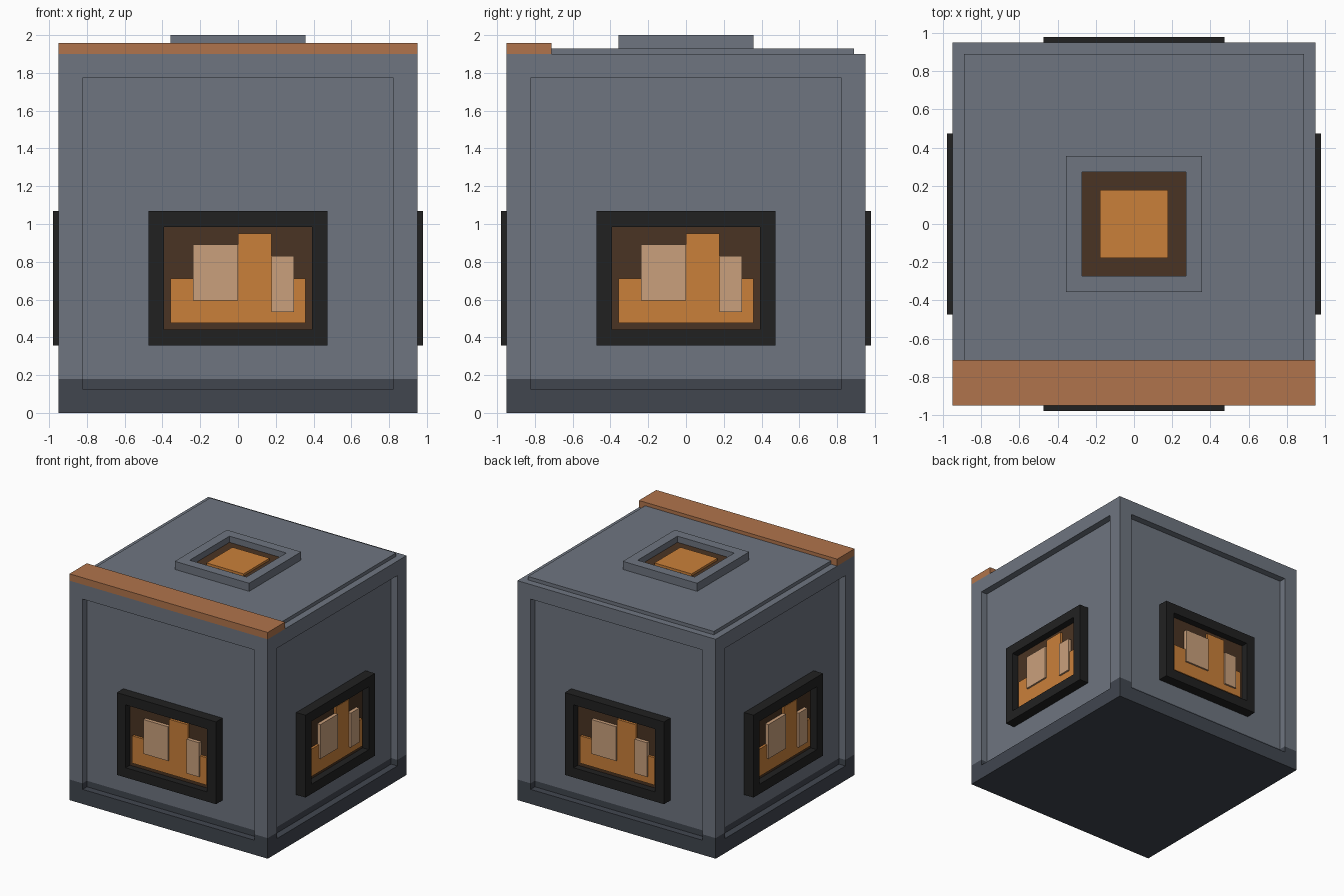
import bpy, bmesh, math
from mathutils import Matrix, Vector

if "Cube" in bpy.data.objects:
    bpy.data.objects.remove(bpy.data.objects["Cube"])

U = 1.9 / 32  # module: the block is 32 modules wide


def material(name, rgb):
    m = bpy.data.materials.new(name)
    lin = [((c / 255 + 0.055) / 1.055) ** 2.4 for c in rgb]
    m.diffuse_color = (*lin, 1)
    m.use_nodes = True
    m.node_tree.nodes["Principled BSDF"].inputs["Base Color"].default_value = m.diffuse_color
    return m


GREY = material("grey_metal", (110, 117, 128))
SLATE = material("dark_slate", (65, 70, 79))
BLACK = material("black_frame", (33, 33, 33))
COPPER = material("copper", (176, 116, 76))
ORANGE = material("orange_glow", (202, 128, 58))
BROWN = material("dark_brown", (74, 52, 35))
PALE = material("pale_flame", (202, 160, 124))


def box_mesh(lo, hi):
    """bmesh box between two corners given in modules"""
    bm = bmesh.new()
    lo, hi = Vector(lo) * U, Vector(hi) * U
    bmesh.ops.create_cube(bm, size=1)
    for v in bm.verts:
        v.co = Vector(lo[i] if v.co[i] < 0 else hi[i] for i in range(3))
    bm.normal_update()
    return bm


def recess(bm, directions, margin, depth):
    """sink a straight-walled pocket into the faces looking along directions"""
    faces = [f for f in bm.faces
             if any(f.normal.dot(Vector(d)) > 0.9 for d in directions)]
    bmesh.ops.inset_individual(bm, faces=faces, thickness=margin * U)
    bmesh.ops.inset_individual(bm, faces=faces, thickness=0, depth=-depth * U)
    bm.normal_update()
    return faces


def finish(bm, name, mats, turn=0):
    bm.transform(Matrix.Rotation(turn, 4, 'Z'))
    bmesh.ops.recalc_face_normals(bm, faces=bm.faces)
    me = bpy.data.meshes.new(name)
    bm.to_mesh(me)
    bm.free()
    for m in mats:
        me.materials.append(m)
    ob = bpy.data.objects.new(name, me)
    bpy.context.collection.objects.link(ob)
    return ob


def box(name, lo, hi, mat, turn=0):
    return finish(box_mesh(lo, hi), name, [mat], turn)


# Body: block with a sunken panel on each side and a dark band at the foot
bm = box_mesh((-16, -16, 0), (16, 16, 32))
recess(bm, [(1, 0, 0), (-1, 0, 0), (0, 1, 0), (0, -1, 0)], 3, 1)
bmesh.ops.bisect_plane(bm, geom=bm.verts[:] + bm.edges[:] + bm.faces[:], dist=1e-4,
                       plane_co=(0, 0, 3 * U), plane_no=(0, 0, 1))
for f in bm.faces:
    f.material_index = int(f.calc_center_median().z < 2.9 * U)
finish(bm, "body", [GREY, SLATE])

# Roof plate and copper edge bar
box("roof_plate", (-15, -12, 31.5), (15, 15, 32.5), GREY)
box("copper_bar", (-16, -16, 32), (16, -12, 33), COPPER)

# Roof vent: raised rim, brown floor, glowing square
bm = box_mesh((-6, -6, 32), (6, 6, 33.68))
for f in recess(bm, [(0, 0, 1)], 2, 0.9):
    f.material_index = 1
finish(bm, "vent_rim", [GREY, BROWN])
box("vent_glow", (-3, -3, 32.5), (3, 3, 33.1), ORANGE)

# One window per side: frame, glow and two flame plates
GLOW = [(-6, 8), (6, 8), (6, 12), (3, 12), (3, 16), (0, 16), (0, 12), (-6, 12)]
for i, side in enumerate(("front", "right", "back", "left")):
    turn = i * math.pi / 2
    bm = box_mesh((-8, -16.5, 6), (8, -14.9, 18))
    for f in recess(bm, [(0, -1, 0)], 2, 1):
        f.material_index = 1
    finish(bm, side + "_window_frame", [BLACK, BROWN], turn)

    bm = bmesh.new()
    face = bm.faces.new([bm.verts.new((x * U, -15.85 * U, z * U)) for x, z in GLOW])
    ext = bmesh.ops.extrude_face_region(bm, geom=[face], use_keep_orig=True)
    bmesh.ops.translate(bm, vec=(0, 0.37 * U, 0),
                        verts=[g for g in ext["geom"] if isinstance(g, bmesh.types.BMVert)])
    finish(bm, side + "_window_glow", [ORANGE], turn)

    box(side + "_flame_large", (-4, -16.1, 10), (0, -15.6, 15), PALE, turn)
    box(side + "_flame_small", (3, -16.1, 9), (5, -15.6, 14), PALE, turn)
